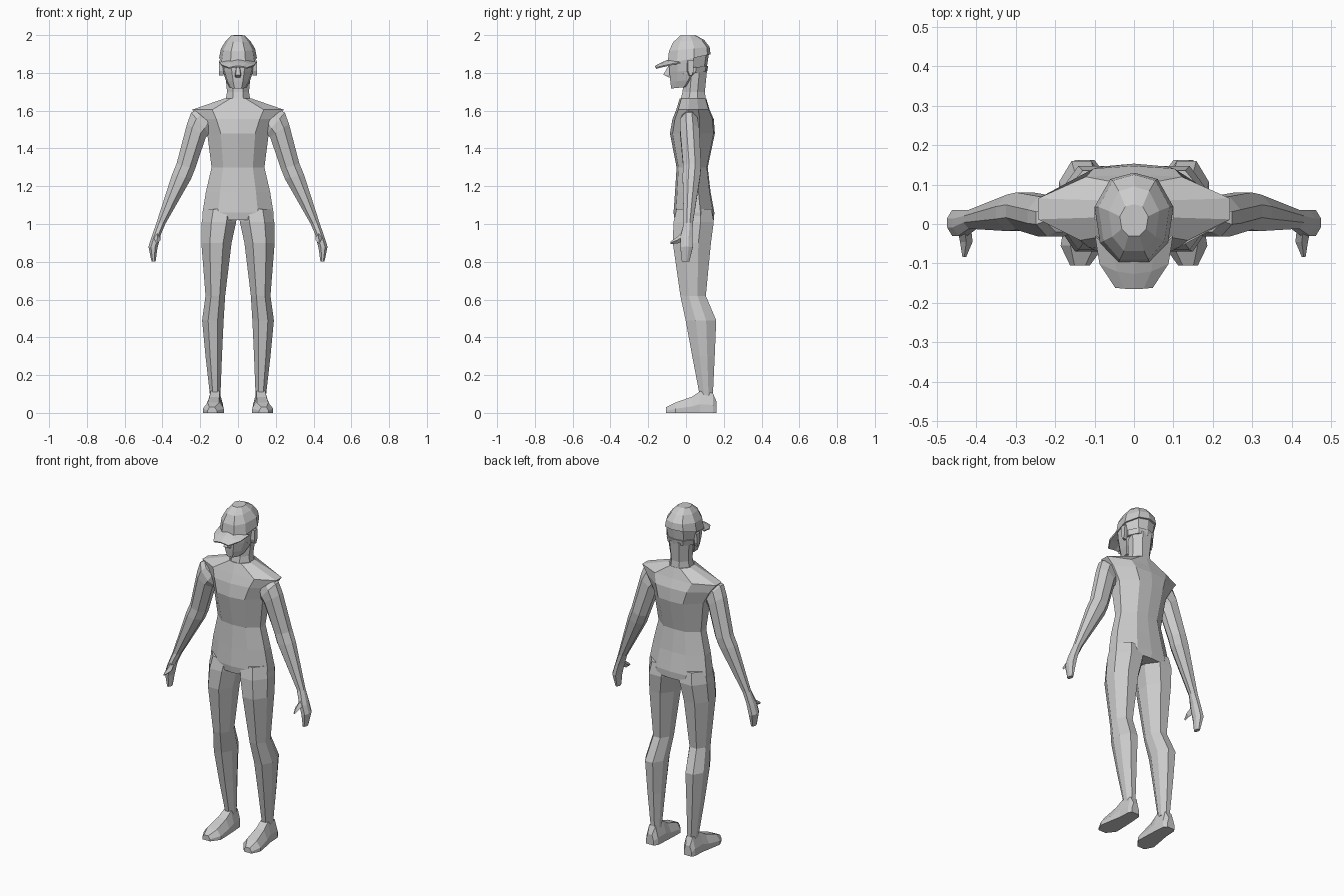
import bpy, bmesh, math

grey = bpy.data.materials.new("plain_grey")
grey.diffuse_color = (0.6, 0.6, 0.6, 1)

# Cross-sections: u runs from the inner to the outer edge, v from front to back
LIMB = [(.28, 0), (.72, 0), (1, .33), (1, .67), (.72, 1), (.28, 1), (0, .67), (0, .33)]
TRUNK = [(.5, 0), (.78, .06), (1, .36), (1, .66), (.75, .97), (.5, 1),
         (.25, .97), (0, .66), (0, .36), (.22, .06)]
SKULL = [(.3, 0), (.7, 0), (.93, .22), (1, .62), (.8, .93), (.5, 1),
         (.2, .93), (0, .62), (.07, .22)]


def finish(name, bm, mirror=False):
    bmesh.ops.recalc_face_normals(bm, faces=bm.faces)
    me = bpy.data.meshes.new(name)
    bm.to_mesh(me)
    bm.free()
    me.materials.append(grey)
    ob = bpy.data.objects.new(name, me)
    bpy.context.collection.objects.link(ob)
    if mirror:
        ob.modifiers.new("mirror", 'MIRROR').use_mirror_merge = False
    return ob


def loft(name, rings, mirror=False):
    """Skin a list of point rings and cap both ends."""
    bm = bmesh.new()
    vs = [[bm.verts.new(p) for p in r] for r in rings]
    n = len(vs[0])
    for a, b in zip(vs, vs[1:]):
        for i in range(n):
            j = (i + 1) % n
            bm.faces.new((a[i], a[j], b[j], b[i]))
    bm.faces.new(vs[0])
    bm.faces.new(vs[-1])
    return finish(name, bm, mirror)


def ring(shape, xi, zi, xo, zo, yf, yb, tilt=0):
    out = []
    for u, v in shape:
        y = yf + (yb - yf) * v
        out.append((xi + (xo - xi) * u, y, zi + (zo - zi) * u + tilt * y))
    return out


def level(shape, z, hw, yf, yb, tilt=0):
    return ring(shape, -hw, z, hw, z, yf, yb, tilt)


# Torso from hips to neck base
loft("torso", [level(TRUNK, *r) for r in [
    (1.02, .185, -.06, .148), (1.06, .188, -.066, .15), (1.17, .17, -.058, .13),
    (1.3, .14, -.05, .115), (1.48, .163, -.085, .153), (1.555, .205, -.072, .147),
    (1.605, .243, -.052, .125), (1.665, .07, -.033, .107)]])

# Neck
loft("neck", [level(LIMB, *r) for r in [
    (1.64, .068, -.033, .107), (1.70, .058, -.018, .1), (1.82, .07, -.01, .112)]])

# Head with tapered jaw
loft("head", [level(SKULL, *r) for r in [
    (1.725, .045, -.078, .03, .1), (1.76, .064, -.083, .07, .08),
    (1.81, .082, -.088, .108, .05), (1.88, .094, -.09, .122, .2)]])

# Cap crown
loft("cap_crown", [level(SKULL, *r) for r in [
    (1.87, .1, -.098, .13, .22), (1.925, .09, -.09, .125, .1),
    (1.968, .064, -.068, .095, .08), (1.998, .036, -.03, .05, .03)]])

# Rear strap of the cap
loft("cap_strap", [level(SKULL, *r) for r in [
    (1.795, .083, -.05, .112, .1), (1.825, .088, -.05, .118, .1)]])

# Curved cap brim
bm = bmesh.new()
rows = []
for hw, y0, z0, bow, drop in [(.097, -.03, 1.868, -.06, .014), (.086, -.1, 1.853, -.025, .014),
                              (.046, -.16, 1.833, -.003, .008)]:
    row = []
    for i in range(5):
        t = i / 2 - 1
        row.append(bm.verts.new((hw * t, y0 + bow * (1 - t * t), z0 - drop * t * t)))
    rows.append(row)
for a, b in zip(rows, rows[1:]):
    for i in range(4):
        bm.faces.new((a[i], a[i + 1], b[i + 1], b[i]))
brim = finish("cap_brim", bm)
sol = brim.modifiers.new("thickness", 'SOLIDIFY')
sol.thickness = .008
sol.offset = 0

# Nose
loft("nose", [[(-w, -.075, z), (w, -.075, z), (w * .7, y, z), (-w * .7, y, z)]
              for z, w, y in [(1.84, .01, -.092), (1.79, .018, -.12), (1.775, .016, -.09)]])

# Ears
loft("ear", [[(.078, y0, z), (.1, y0 + .006, z), (.1, y1, z), (.078, y1, z)]
             for z, y0, y1 in [(1.785, .015, .03), (1.81, .005, .04), (1.865, .005, .042)]], True)

# Arm and hand, shoulder to fingertips
loft("arm", [ring(LIMB, *r) for r in [
    (.13, 1.52, .225, 1.60, -.02, .06), (.15, 1.475, .248, 1.59, -.032, .062),
    (.17, 1.46, .27, 1.53, -.032, .07),
    (.228, 1.29, .325, 1.32, -.015, .08), (.248, 1.24, .35, 1.26, -.018, .075),
    (.385, 1.0, .432, 1.005, -.012, .036), (.408, .945, .46, .925, -.03, .035),
    (.427, .87, .474, .88, -.03, .036), (.436, .802, .458, .802, -.022, .018)]], True)

# Thumb
loft("thumb", [[(x - w, y, z), (x, y, z + h), (x + w, y, z), (x, y, z - h)] for x, y, z, w, h in [
    (.432, 0, .945, .018, .03), (.425, -.045, .915, .016, .018), (.43, -.083, .9, .005, .006)]], True)

# Leg, hip to ankle
loft("leg", [ring(LIMB, a, z, b, z, f, k) for z, a, b, f, k in [
    (1.08, .002, .18, -.05, .135), (1.01, .01, .192, -.066, .147), (.9, .034, .194, -.07, .132),
    (.62, .068, .172, -.03, .105), (.49, .076, .19, -.002, .16), (.3, .085, .172, .033, .152),
    (.09, .093, .148, .073, .142)]], True)

# Foot, heel to toe
foot = []
for y, a, b, h in [(.162, .1, .15, .06), (.142, .085, .16, .105), (.075, .08, .163, .115),
                   (.03, .078, .172, .085), (-.055, .075, .186, .055), (-.105, .112, .162, .03)]:
    m, w = (a + b) / 2, (b - a) / 2
    foot.append([(a, y, 0), (b, y, 0), (b, y, h * .4), (m + w * .55, y, h),
                 (m - w * .55, y, h), (a, y, h * .4)])
loft("foot", foot, True)
